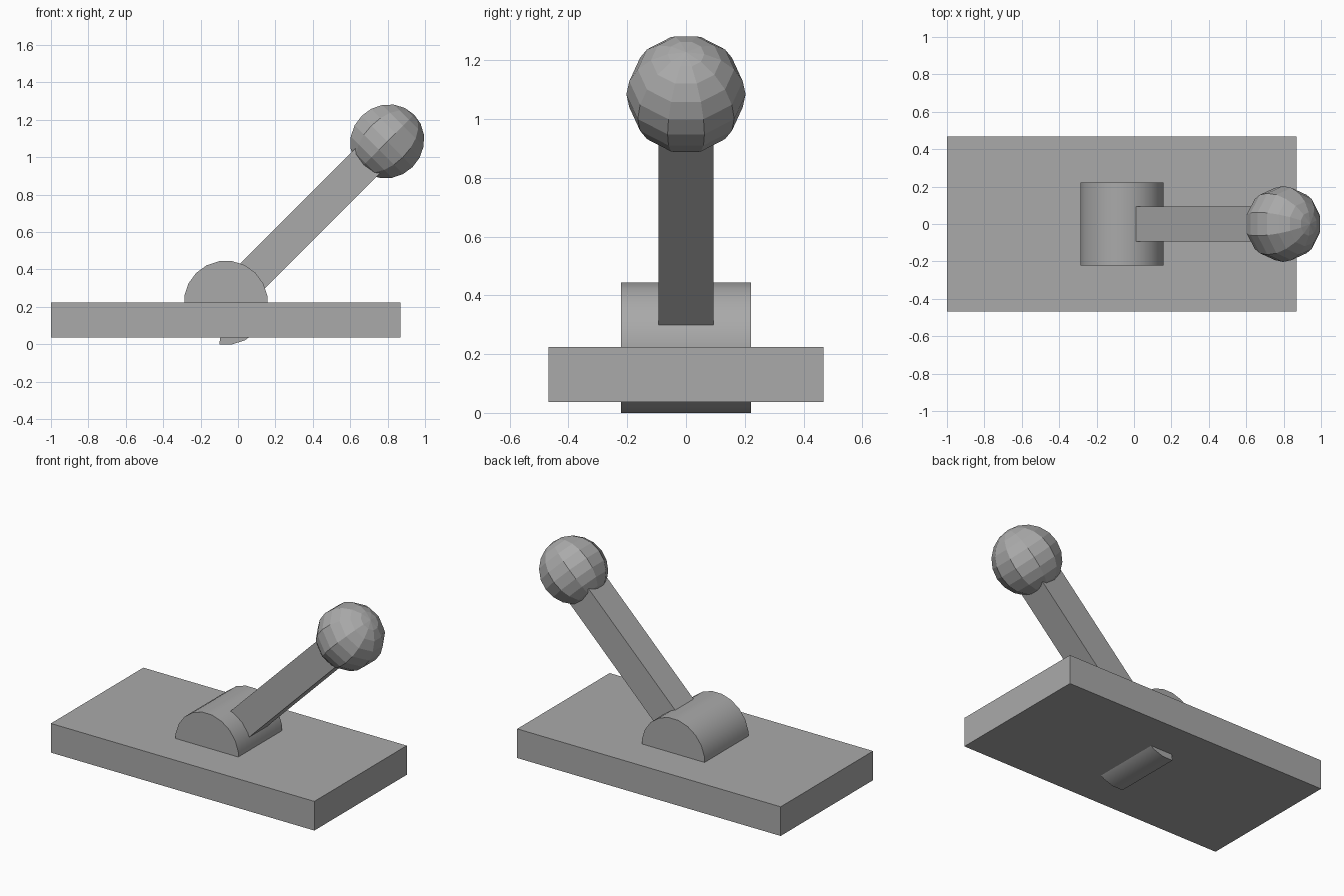
import bpy
import bmesh
from math import radians, cos, sin
from mathutils import Matrix, Vector

cube = bpy.data.objects.get("Cube")
if cube:
    bpy.data.objects.remove(cube, do_unlink=True)

grey = bpy.data.materials.new("plain_grey")
grey.use_nodes = True
colour = (0.4, 0.4, 0.4, 1)
grey.diffuse_color = colour
grey.node_tree.nodes["Principled BSDF"].inputs["Base Color"].default_value = colour

PIVOT = Vector((-0.065, 0, 0.222))
TILT = Matrix.Rotation(radians(45), 4, "Y")
LEAN = TILT @ Vector((0, 0, 1))
KNOB_DISTANCE = 1.22


def add_part(name, bm):
    bmesh.ops.recalc_face_normals(bm, faces=bm.faces)
    mesh = bpy.data.meshes.new(name)
    bm.to_mesh(mesh)
    bm.free()
    mesh.materials.append(grey)
    obj = bpy.data.objects.new(name, mesh)
    bpy.context.collection.objects.link(obj)
    return obj


def add_box(name, matrix, size):
    bm = bmesh.new()
    bmesh.ops.create_cube(bm, size=1, matrix=matrix @ Matrix.Diagonal((*size, 1)))
    return add_part(name, bm)


# Base plate
add_box("base_plate", Matrix.Translation((-0.065, 0, 0.131)), (1.87, 0.937, 0.187))

# Pivot drum: a cylinder with an open wedge on its lower left
bm = bmesh.new()
half_width, radius = 0.222, 0.225
outline = [PIVOT] + [
    PIVOT + radius * Vector((cos(radians(a)), 0, sin(radians(a))))
    for a in range(-99, 190, 18)
]
face = bm.faces.new([bm.verts.new(p - Vector((0, half_width, 0))) for p in outline])
result = bmesh.ops.extrude_face_region(bm, geom=[face], use_keep_orig=True)
new_verts = [v for v in result["geom"] if isinstance(v, bmesh.types.BMVert)]
bmesh.ops.translate(bm, verts=new_verts, vec=(0, 2 * half_width, 0))
drum = add_part("pivot_drum", bm)
bpy.context.view_layer.objects.active = drum
drum.select_set(True)
bpy.ops.object.shade_smooth_by_angle(angle=radians(30))
drum.select_set(False)

# Lever arm, leaning from the pivot to the knob
add_box("lever_arm", Matrix.Translation(PIVOT + LEAN * KNOB_DISTANCE / 2) @ TILT,
        (0.187, 0.187, KNOB_DISTANCE))

# Faceted knob, with its pole along the arm
bm = bmesh.new()
bmesh.ops.create_uvsphere(
    bm, u_segments=10, v_segments=10, radius=0.203,
    matrix=Matrix.Translation(PIVOT + LEAN * KNOB_DISTANCE) @ TILT
    @ Matrix.Rotation(radians(180), 4, "Z"))
add_part("knob", bm)
